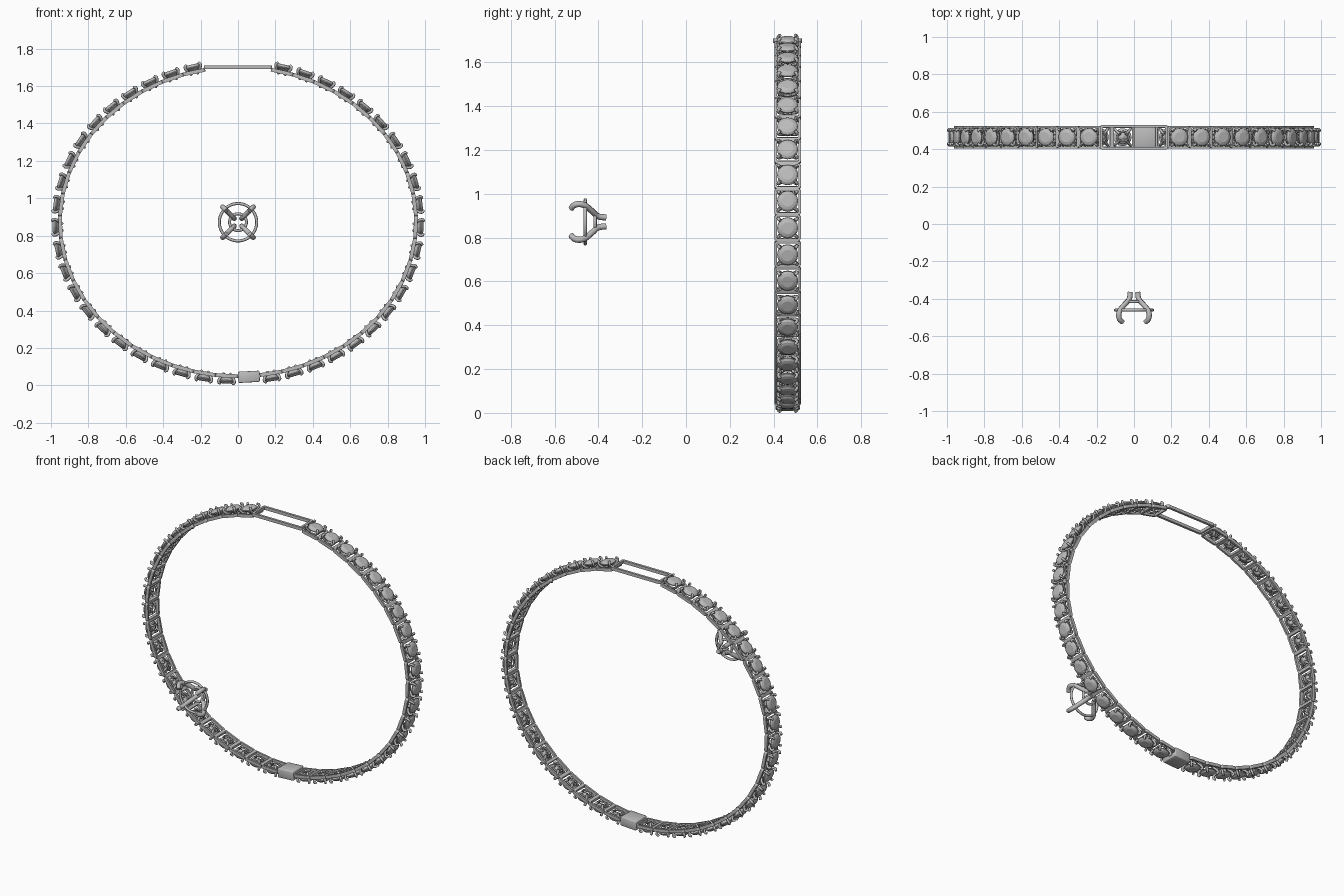
import bpy, bmesh, math
from mathutils import Matrix, Vector

cube = bpy.data.objects.get("Cube")
if cube:
    bpy.data.objects.remove(cube, do_unlink=True)

A, B, CZ, CY = 0.95, 0.825, 0.875, 0.464   # oval half axes and centre
COUNT = 47                                 # evenly spaced places on the oval

metal = bpy.data.materials.new("grey metal")
metal.use_nodes = True
colour = (0.5, 0.5, 0.5, 1)
metal.diffuse_color = colour
metal.node_tree.nodes["Principled BSDF"].inputs["Base Color"].default_value = colour


def place(name, data, matrix):
    obj = bpy.data.objects.new(name, data)
    obj.matrix_world = matrix
    bpy.context.collection.objects.link(obj)
    return obj


def finish(bm, name, smooth=False):
    bmesh.ops.recalc_face_normals(bm, faces=bm.faces)
    for f in bm.faces:
        f.smooth = smooth
    mesh = bpy.data.meshes.new(name)
    bm.to_mesh(mesh)
    bm.free()
    mesh.materials.append(metal)
    return mesh


def rounded_rect(w, d, r, steps=4):
    pts = []
    for i, (sx, sy) in enumerate(((1, 1), (-1, 1), (-1, -1), (1, -1))):
        for s in range(steps + 1):
            a = (i + s / steps) * math.pi / 2
            pts.append((sx * (w / 2 - r) + r * math.cos(a),
                        sy * (d / 2 - r) + r * math.sin(a)))
    return pts


def frame_mesh(name, w, d, r, wall, h):
    """Open rounded rectangle with a rectangular section."""
    bm = bmesh.new()
    outer = rounded_rect(w, d, r)
    inner = rounded_rect(w - 2 * wall, d - 2 * wall, max(r - wall, 0.004))
    loops = [[bm.verts.new((x, y, z)) for x, y in pts]
             for pts, z in ((outer, -h / 2), (outer, h / 2), (inner, h / 2), (inner, -h / 2))]
    n = len(outer)
    for k in range(4):
        a, b = loops[k], loops[(k + 1) % 4]
        for i in range(n):
            j = (i + 1) % n
            bm.faces.new((a[i], a[j], b[j], b[i]))
    return finish(bm, name)


def gem_mesh(name, profile, sides=16):
    """Faceted stone turned from radius and height pairs."""
    bm = bmesh.new()
    rings = []
    for r, z in profile:
        rings.append([bm.verts.new((r * math.cos(2 * math.pi * i / sides),
                                    r * math.sin(2 * math.pi * i / sides), z))
                      for i in range(sides)])
    for a, b in zip(rings, rings[1:]):
        for i in range(sides):
            j = (i + 1) % sides
            bm.faces.new((a[i], a[j], b[j], b[i]))
    bm.faces.new(rings[0])
    bm.faces.new(rings[-1])
    return finish(bm, name)


def prong_curve(name, path, depth):
    """Four bent prongs on the diagonals, from offset and height pairs."""
    cu = bpy.data.curves.new(name, 'CURVE')
    cu.dimensions = '3D'
    cu.bevel_depth, cu.bevel_resolution = depth, 2
    cu.resolution_u, cu.use_fill_caps = 4, True
    for sx in (-1, 1):
        for sy in (-1, 1):
            sp = cu.splines.new('BEZIER')
            sp.bezier_points.add(len(path) - 1)
            for p, (o, z) in zip(sp.bezier_points, path):
                p.co = (sx * o, sy * o, z)
                p.handle_left_type = p.handle_right_type = 'AUTO'
    cu.materials.append(metal)
    return cu


def ring_curve(name, radius, depth, res=6):
    cu = bpy.data.curves.new(name, 'CURVE')
    cu.dimensions = '3D'
    cu.bevel_depth, cu.bevel_resolution = depth, 2
    sp = cu.splines.new('POLY')
    n = res * 4
    sp.points.add(n - 1)
    for i, p in enumerate(sp.points):
        a = 2 * math.pi * i / n
        p.co = (radius * math.cos(a), radius * math.sin(a), 0, 1)
    sp.use_cyclic_u = True
    cu.materials.append(metal)
    return cu


# Evenly spaced places along the oval, clockwise from the top
FINE = 4000
oval = [(A * math.sin(2 * math.pi * i / FINE), B * math.cos(2 * math.pi * i / FINE))
        for i in range(FINE + 1)]
lengths = [0]
for p, q in zip(oval, oval[1:]):
    lengths.append(lengths[-1] + math.dist(p, q))
step = lengths[-1] / COUNT


def oval_matrix(k):
    """Local x runs along the band, y across it and z outwards."""
    i = next(i for i, s in enumerate(lengths) if s >= k * step)
    x, z = oval[i]
    n = Vector((x / A ** 2, 0, z / B ** 2)).normalized()
    y = Vector((0, 1, 0))
    t = y.cross(n)
    m = Matrix((t, y, n)).transposed().to_4x4()
    m.translation = (x, CY, CZ + z)
    return m


# Stone links
link = frame_mesh("link_frame", step + 0.003, 0.122, 0.016, 0.012, 0.02)
stone = gem_mesh("stone", ((0.004, -0.004), (0.048, 0.024), (0.048, 0.029),
                           (0.04, 0.037), (0.027, 0.042)))
prongs = prong_curve("link_prongs", ((0.016, -0.012), (0.024, 0.0), (0.04, 0.022),
                                     (0.042, 0.036), (0.034, 0.044)), 0.0075)
seat = ring_curve("link_seat", 0.03, 0.005, 4)
for k in range(2, COUNT - 1):
    if k == 23:
        continue
    m = oval_matrix(k)
    for name, data in (("link_frame", link), ("stone", stone),
                       ("link_prongs", prongs), ("link_seat", seat)):
        place(f"{name}_{k}", data, m)

# Clasp block at the bottom
bm = bmesh.new()
bmesh.ops.create_cube(bm, size=1, matrix=Matrix.Translation((0, 0, 0.006))
                      @ Matrix.Diagonal((0.115, 0.112, 0.06, 1)))
bmesh.ops.bevel(bm, geom=bm.edges[:], offset=0.006, segments=2, affect='EDGES', profile=0.5)
place("clasp", finish(bm, "clasp", True), oval_matrix(23))

# Open flat plate at the top
plate = frame_mesh("top_frame", 0.365, 0.132, 0.014, 0.015, 0.02)
place("top_frame", plate, Matrix.Translation((0, CY, 1.70)))

# Loose four-prong setting in front, opening forwards
face_front = Matrix.Translation((0, -0.46, 0.872)) @ Matrix.Rotation(math.pi / 2, 4, 'X')
place("setting_prongs", prong_curve("setting_prongs",
      ((0.062, 0.065), (0.078, 0.047), (0.08, 0.015), (0.05, -0.03),
       (0.026, -0.058), (0.02, -0.095)), 0.014), face_front)
place("setting_outer_ring", ring_curve("setting_outer_ring", 0.1, 0.008, 12), face_front)
place("setting_inner_ring", ring_curve("setting_inner_ring", 0.045, 0.008, 8),
      face_front @ Matrix.Translation((0, 0, -0.045)))
